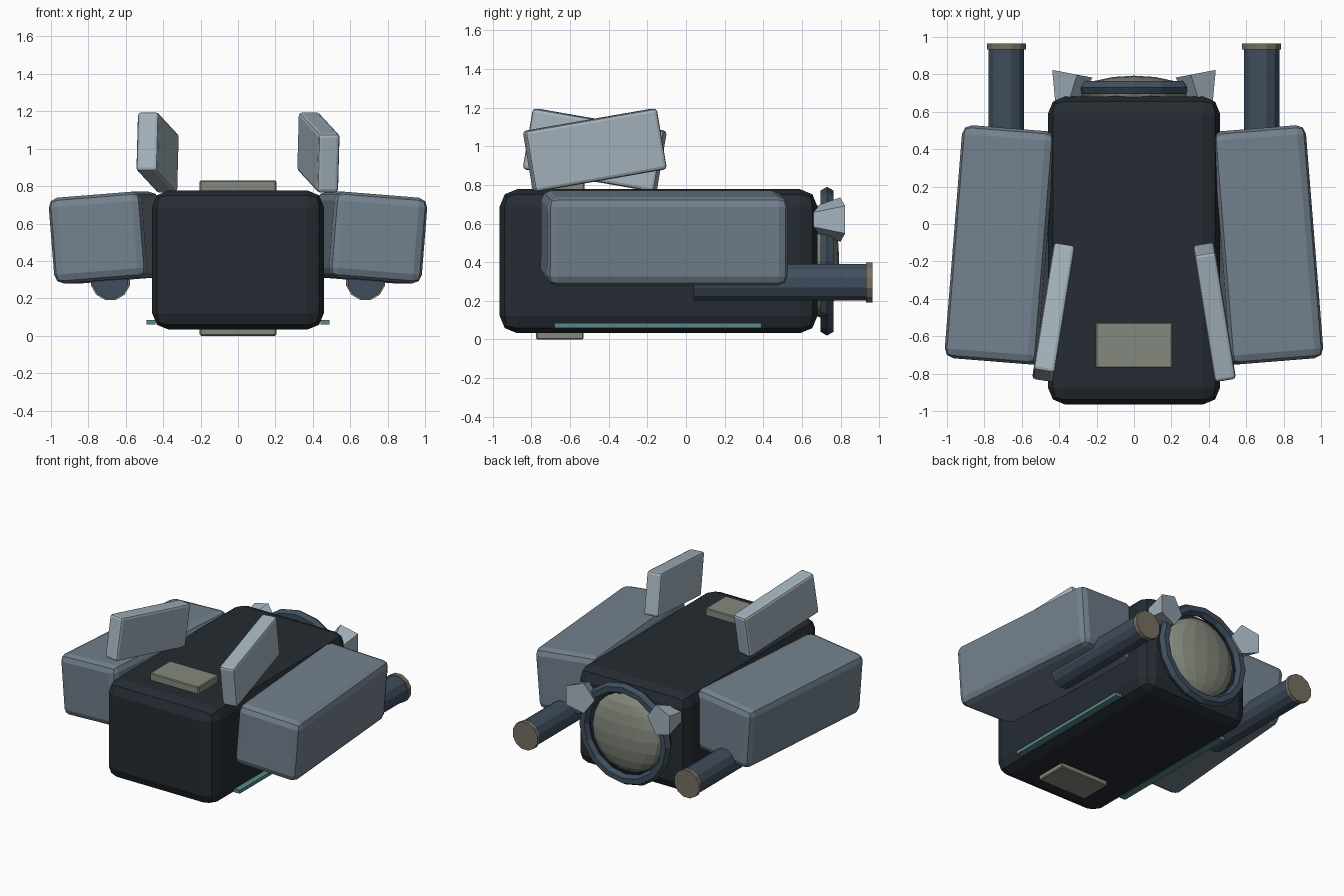
import bpy, bmesh
from math import pi, cos, sin
from mathutils import Matrix

if "Cube" in bpy.data.objects:
    bpy.data.objects.remove(bpy.data.objects["Cube"])


def material(name, r, g, b):
    m = bpy.data.materials.new(name)
    m.diffuse_color = (r, g, b, 1)
    m.use_nodes = True
    m.node_tree.nodes["Principled BSDF"].inputs["Base Color"].default_value = m.diffuse_color
    return m


HULL = material("dark_hull", .018, .025, .032)
POD = material("pod_grey", .17, .22, .27)
PALE = material("pale_grey", .38, .46, .52)
STEEL = material("blue_steel", .05, .076, .11)
PLATE = material("warm_grey", .23, .25, .20)
BRASS = material("dull_brass", .18, .16, .12)
TEAL = material("teal", .10, .24, .26)


def finish(obj, name, mat):
    obj.name = obj.data.name = name
    obj.data.materials.append(mat)
    return obj


def box(name, loc, size, mat, bevel=0, segments=1, rot=(0, 0, 0)):
    bpy.ops.mesh.primitive_cube_add(size=1, location=loc, rotation=rot)
    obj = bpy.context.object
    obj.data.transform(Matrix.Diagonal((*size, 1)))
    if bevel:
        mod = obj.modifiers.new("bevel", 'BEVEL')
        mod.width, mod.segments = bevel, segments
    return finish(obj, name, mat)


def frustum(name, loc, sides, r0, r1, length, mat, start=0, rot_z=0):
    """Tapered prism along y, r0 at the front end, r1 at the rear end."""
    bm = bmesh.new()
    rings = []
    for r, y in ((r0, -length / 2), (r1, length / 2)):
        rings.append([bm.verts.new((r * cos(start + 2 * pi * i / sides), y,
                                    r * sin(start + 2 * pi * i / sides)))
                      for i in range(sides)])
    a, b = rings
    bm.faces.new(a)
    bm.faces.new(b)
    for i in range(sides):
        j = (i + 1) % sides
        bm.faces.new((a[i], a[j], b[j], b[i]))
    bmesh.ops.recalc_face_normals(bm, faces=bm.faces)
    me = bpy.data.meshes.new(name)
    bm.to_mesh(me)
    bm.free()
    obj = bpy.data.objects.new(name, me)
    bpy.context.collection.objects.link(obj)
    obj.location = loc
    obj.rotation_euler.z = rot_z
    return finish(obj, name, mat)


# Main hull with top and bottom plates
box("hull", (0, -.142, .405), (.92, 1.645, .745), HULL, .09, 2)
box("top_plate", (0, -.648, .79), (.41, .245, .08), PLATE, .006)
box("bottom_plate", (0, -.653, .03), (.41, .245, .06), PLATE, .006)

# Rear engine: dome inside a ring
bpy.ops.mesh.primitive_uv_sphere_add(segments=16, ring_count=10, radius=1,
                                     location=(0, .70, .405))
dome = finish(bpy.context.object, "engine_dome", PLATE)
dome.data.transform(Matrix.Diagonal((.295, .093, .295, 1)))
bpy.ops.mesh.primitive_torus_add(major_radius=.345, minor_radius=.04,
                                 major_segments=16, minor_segments=6,
                                 location=(0, .73, .405), rotation=(pi / 2, 0, 0))
finish(bpy.context.object, "engine_ring", STEEL)

for side, s in (("right", 1), ("left", -1)):
    # Tilted side pod
    box(side + "_pod", (s * .703, -.112, .525), (.50, 1.25, .46), POD, .05, 2,
        (0, s * .08, s * .08))
    # Top fin
    box(side + "_fin", (s * .43, -.472, .98), (.115, .70, .32), PALE, .018, 2,
        (s * .17, 0, s * .16))
    # Exhaust tube and its cap
    frustum(side + "_tube", (s * .682, .49, .295), 12, .098, .098, .90, STEEL, pi / 12)
    frustum(side + "_tube_cap", (s * .682, .949, .295), 12, .107, .107, .034, BRASS, pi / 12)
    # Low light strip
    box(side + "_strip", (s * .465, -.145, .072), (.05, 1.07, .025), TEAL)
    # Five-sided rear nozzle, leaning inward
    frustum(side + "_nozzle", (s * .357, .722, .62), 5, .06, .121, .17, PALE,
            pi if s > 0 else 0, s * .19)
